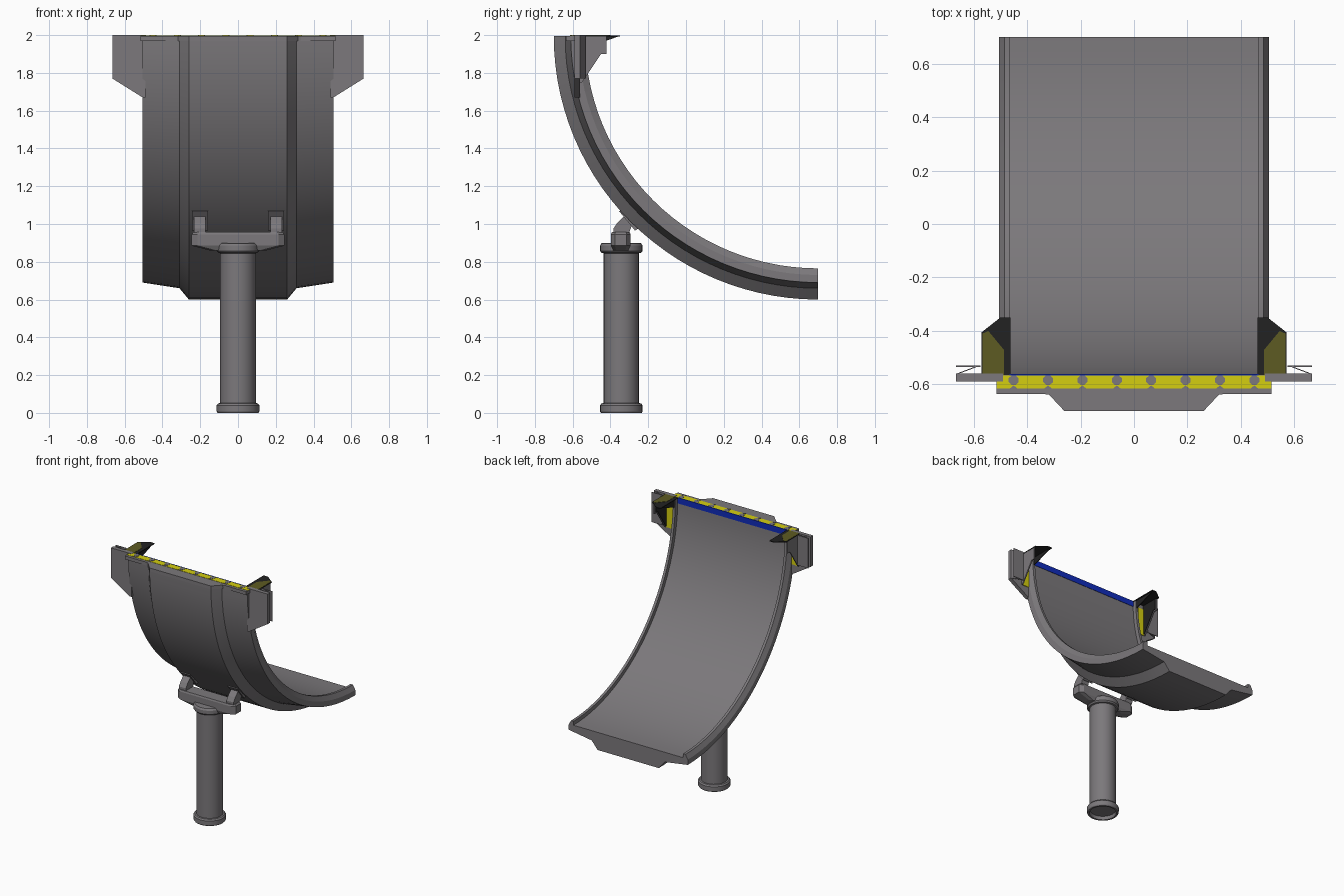
import bpy, bmesh, math
from mathutils import Vector

if "Cube" in bpy.data.objects:
    bpy.data.objects.remove(bpy.data.objects["Cube"])

def mat(name, c):
    m = bpy.data.materials.new(name)
    m.diffuse_color = (*c, 1)
    m.use_nodes = True
    m.node_tree.nodes["Principled BSDF"].inputs["Base Color"].default_value = m.diffuse_color
    return m

GREY = mat("metal_grey", (0.2, 0.19, 0.2))
YELLOW = mat("warning_yellow", (0.66, 0.62, 0.005))
BLUE = mat("edge_blue", (0.005, 0.025, 0.5))
BLACK = mat("hood_black", (0.016, 0.016, 0.016))
OLIVE = mat("worn_olive", (0.11, 0.105, 0.016))

def make(name, verts, faces, m, smooth=False):
    me = bpy.data.meshes.new(name)
    me.from_pydata(verts, [], faces)
    bm = bmesh.new()
    bm.from_mesh(me)
    bmesh.ops.recalc_face_normals(bm, faces=bm.faces)
    bm.to_mesh(me)
    bm.free()
    me.materials.append(m)
    ob = bpy.data.objects.new(name, me)
    bpy.context.collection.objects.link(ob)
    if smooth:
        bpy.ops.object.select_all(action='DESELECT')
        ob.select_set(True)
        bpy.context.view_layer.objects.active = ob
        bpy.ops.object.shade_smooth_by_angle(angle=math.radians(25))
    return ob

def loft(name, rings, m, smooth=False):
    """Skin a list of closed rings and cap both ends."""
    n = len(rings[0])
    faces = [(i*n+j, i*n+(j+1) % n, (i+1)*n+(j+1) % n, (i+1)*n+j)
             for i in range(len(rings)-1) for j in range(n)]
    faces += [tuple(range(n)), tuple(range((len(rings)-1)*n, len(rings)*n))]
    return make(name, [v for r in rings for v in r], faces, m, smooth)

def prism(name, pts, axis, a, b, m, flip=1):
    """Extrude a 2D outline along an axis; flip mirrors it in x."""
    def at(p, t):
        v = {'x': (t, p[0], p[1]), 'y': (p[0], t, p[1]), 'z': (p[0], p[1], t)}[axis]
        return (v[0]*flip, v[1], v[2])
    return loft(name, [[at(p, t) for p in pts] for t in (a, b)], m)

def box(name, x0, x1, y0, y1, z0, z1, m, flip=1):
    return prism(name, [(x0, y0), (x1, y0), (x1, y1), (x0, y1)], 'z', z0, z1, m, flip)

# Curved chute: cross-section (x, radius) swept a quarter turn about (y .7, z 2)
half = [(.26, 1.40), (.31, 1.34), (.505, 1.31), (.505, 1.27), (.485, 1.235),
        (.465, 1.235), (.465, 1.265)]
section = half + [(-x, r) for x, r in reversed(half)]
N = 28
rings = []
for i in range(N+1):
    a = math.pi/2*i/N
    rings.append([(x, .7 - r*math.cos(a), 1.995 - (r-.005)*math.sin(a)) for x, r in section])
loft("curved_chute", rings, GREY, True)

# Top rim with yellow strip, grey studs and blue inner edge
prism("top_rim", [(-.26, -.70), (.26, -.70), (.32, -.636), (.515, -.636), (.515, -.565),
                  (-.515, -.565), (-.515, -.636), (-.32, -.636)], 'z', 1.97, 1.996, GREY)
box("yellow_strip", -.515, .515, -.615, -.567, 1.994, 1.998, YELLOW)
for i in range(8):
    x = -.45 + i*.9/7
    pts = [(x+.02*math.cos(math.pi/8+k*math.pi/4), -.584+.019*math.sin(math.pi/8+k*math.pi/4))
           for k in range(8)]
    prism("rim_stud", pts, 'z', 1.995, 2.0, GREY)
    prism("rim_notch", [(x-.014, -.615), (x+.014, -.615), (x, -.604)], 'z', 1.995, 2.0, GREY)
box("blue_edge", -.465, .465, -.567, -.561, 1.955, 1.999, BLUE)

# Side wings with bracket and hood, mirrored
for s in (1, -1):
    prism("side_wing", [(.49, 2), (.665, 2), (.665, 1.77), (.505, 1.67), (.49, 1.67)],
          'y', -.59, -.56, GREY, s)
    box("wing_back_plate", .575, .665, -.535, -.53, 1.77, 2, GREY, s)
    prism("wing_brace", [(.655, -.56), (.665, -.56), (.585, -.53), (.575, -.53)],
          'z', 1.77, 2, GREY, s)
    box("wing_yellow_panel", .505, .56, -.56, -.555, 1.75, 1.96, YELLOW, s)
    prism("hood_bracket", [(-.56, 1.992), (-.42, 1.992), (-.42, 1.9), (-.45, 1.9), (-.55, 1.75),
                           (-.56, 1.75)], 'x', .560, .568, GREY, s)
    prism("bracket_lining", [(-.56, 1.992), (-.43, 1.992), (-.43, 1.91), (-.45, 1.91),
                             (-.55, 1.76), (-.56, 1.76)], 'x', .555, .560, BLACK, s)
    prism("hood_plate", [(.462, -.565), (.57, -.565), (.57, -.405), (.50, -.35), (.462, -.35)],
          'z', 1.992, 1.998, BLACK, s)
    prism("hood_marking", [(.487, -.565), (.567, -.565), (.567, -.41), (.545, -.40), (.487, -.47)],
          'z', 1.997, 2.0, OLIVE, s)
    prism("hood_gusset", [(-.56, 1.992), (-.36, 1.992), (-.54, 1.93), (-.56, 1.93)],
          'x', .47, .476, BLACK, s)

# Support column: lathed profile with hollow foot
cy, S = -.3425, 24
prof = [(.09, .025), (.095, 0), (.108, 0), (.113, .008), (.113, .04), (.105, .05), (.094, .052),
        (.094, .845), (.105, .848), (.113, .858), (.113, .885), (.105, .898), (.09, .90)]
loft("support_column", [[(r*math.cos(2*math.pi*k/S), cy+r*math.sin(2*math.pi*k/S), z)
                         for k in range(S)] for r, z in prof], GREY, True)

# Cross beam: octagonal plan, narrowed below
def plan(w, d, z):
    q = [(w, -d*.6), (w, d*.6), (w-.03, d), (-w+.03, d), (-w, d*.6), (-w, -d*.6),
         (-w+.03, -d), (w-.03, -d)]
    return [(x, cy-.003+y, z) for x, y in q]
loft("cross_beam", [plan(.15, .04, .86), plan(.245, .052, .885), plan(.245, .052, .945),
                    plan(.235, .047, .957)], GREY)

# Clamps joining the beam to the chute
for s in (1, -1):
    prism("clamp_arm", [(-.385, .955), (-.385, .975), (-.365, 1.005), (-.325, 1.045),
                        (-.285, 1.0), (-.30, .955)], 'x', .172, .232, GREY, s)
    prism("clamp_plate", [(-.354, 1.068), (-.34, 1.075), (-.255, .975), (-.27, .965)],
          'x', .16, .244, GREY, s)
